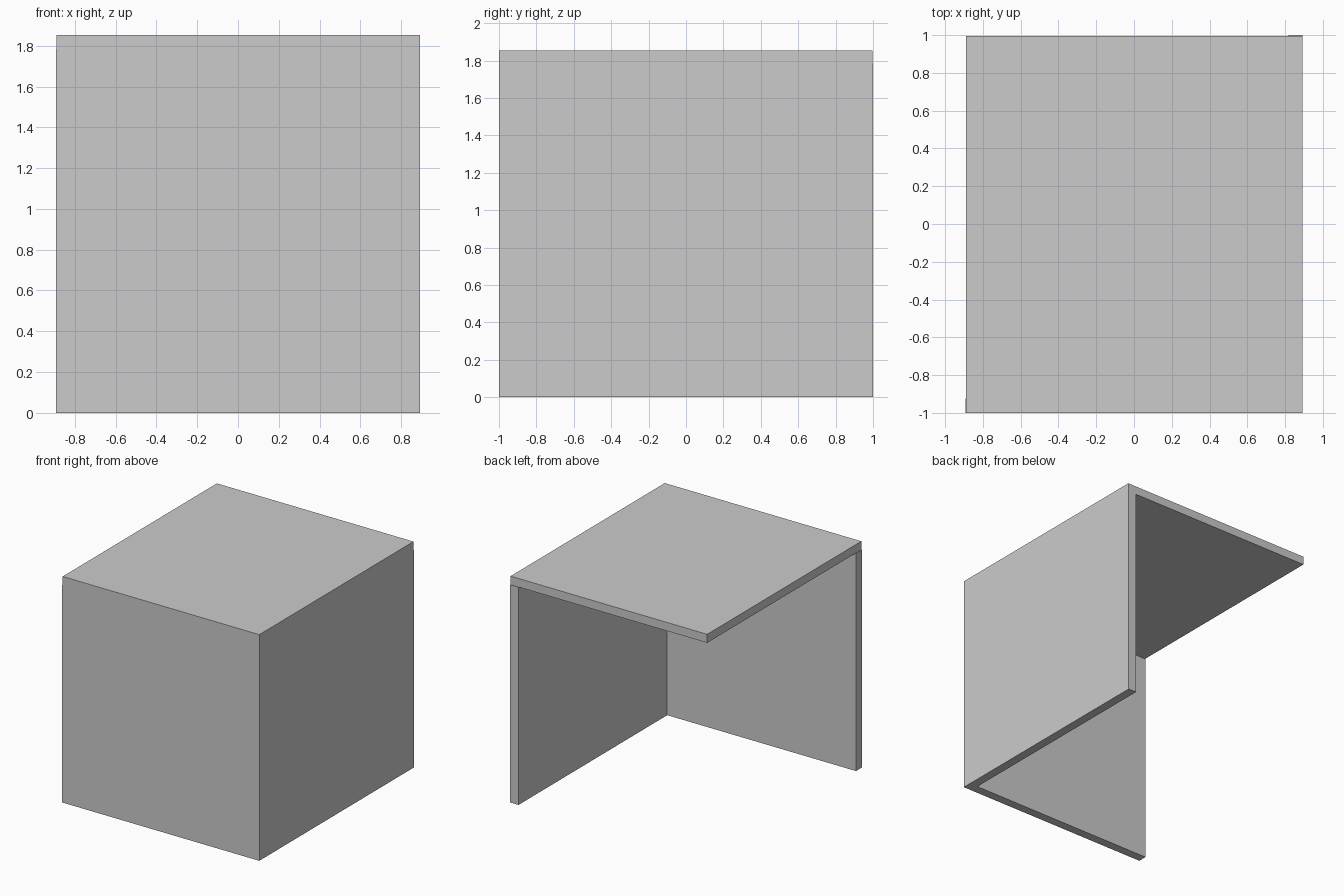
import bpy, bmesh

if "Cube" in bpy.data.objects:
    bpy.data.objects.remove(bpy.data.objects["Cube"])

X, Y, H = 0.893, 1.0, 1.853   # half width, half depth, height
WALL, ROOF = 0.075, 0.07      # thicknesses


def extrude_profile(name, points, z0, z1):
    """Extrude a flat counter-clockwise outline from z0 up to z1."""
    bm = bmesh.new()
    face = bm.faces.new([bm.verts.new((x, y, z0)) for x, y in points])
    result = bmesh.ops.extrude_face_region(bm, geom=[face], use_keep_orig=True)
    verts = [v for v in result["geom"] if isinstance(v, bmesh.types.BMVert)]
    bmesh.ops.translate(bm, verts=verts, vec=(0, 0, z1 - z0))
    bmesh.ops.recalc_face_normals(bm, faces=bm.faces)
    mesh = bpy.data.meshes.new(name)
    bm.to_mesh(mesh)
    bm.free()
    obj = bpy.data.objects.new(name, mesh)
    bpy.context.collection.objects.link(obj)
    return obj


# Front and right walls, joined in an L
extrude_profile("corner_walls", [
    (-X, -Y), (X, -Y), (X, Y), (X - WALL, Y),
    (X - WALL, -Y + WALL), (-X, -Y + WALL)], 0, H - ROOF)

# Top panel, a hair short of the free wall ends
GAP = 0.004
extrude_profile("top_panel", [
    (-X + GAP, -Y), (X, -Y), (X, Y - GAP), (-X + GAP, Y - GAP)], H - ROOF, H)
